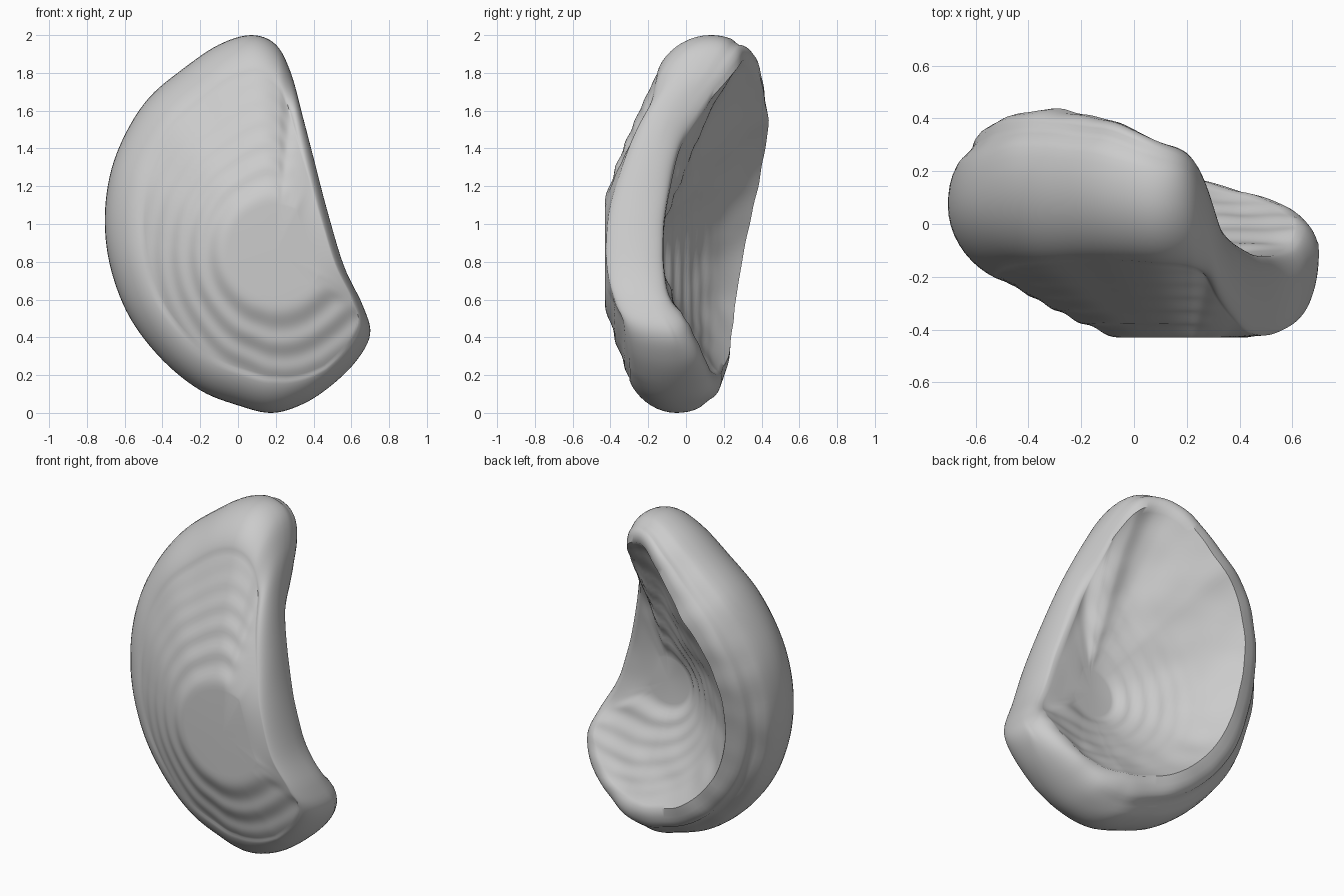
import bpy, bmesh, math
from mathutils import Vector, noise

if "Cube" in bpy.data.objects:
    bpy.data.objects.remove(bpy.data.objects["Cube"])

# Rim stations: outline x, z, then depth of front shoulder, rim middle, back lip
RIM = [
    (.07, 2.0, -.15, .13, .32), (.20, 1.95, -.16, .11, .27), (.28, 1.80, -.19, .03, .15),
    (.34, 1.58, -.28, -.12, -.01), (.40, 1.35, -.35, -.20, -.07), (.47, 1.08, -.41, -.25, -.11),
    (.56, .78, -.42, -.25, -.12), (.66, .57, -.38, -.18, -.08), (.70, .42, -.33, -.10, .00),
    (.63, .28, -.31, -.08, .06), (.50, .15, -.30, -.08, .11), (.35, .05, -.30, -.07, .15),
    (.18, .00, -.30, -.05, .18), (.00, .04, -.29, -.04, .20), (-.20, .12, -.28, -.02, .22),
    (-.40, .28, -.26, .00, .24), (-.57, .50, -.24, .03, .26), (-.67, .75, -.22, .05, .29),
    (-.705, 1.0, -.20, .07, .33), (-.68, 1.25, -.18, .10, .37), (-.60, 1.47, -.16, .13, .41),
    (-.47, 1.67, -.15, .18, .43), (-.28, 1.83, -.14, .18, .42), (-.10, 1.95, -.14, .16, .38),
]
CX, CZ = .2, .85          # centre of the flat disc
FRONT, FLOOR = -.43, -.12  # outer and inner flat levels
SUB, STEPS, ROUND = 6, 30, 22


def spline(pts, sub):
    """Closed Catmull-Rom through the rim stations."""
    n, out = len(pts), []
    for i in range(n):
        a, b, c, d = (pts[(i + k) % n] for k in (-1, 0, 1, 2))
        for j in range(sub):
            t = j / sub
            out.append([.5 * (2 * q + (r - p) * t + (2 * p - 5 * q + 4 * r - s) * t * t
                              + (3 * q - p - 3 * r + s) * t ** 3)
                        for p, q, r, s in zip(a, b, c, d)])
    return out


def clamp(v):
    return min(1, max(0, v))


def terrace(y, base, amount):
    """Growth-ring steps, fading out toward the rim."""
    h = y - base
    return y - amount * clamp(1 - h / .3) * .05 / math.tau * math.sin(math.tau * h / .05)


def section(x, z, front, mid, back):
    """One radial cross-section: front face, rounded rim, hollow back."""
    dx, dz = x - CX, z - CZ
    dist = math.hypot(dx, dz)
    ux, uz = dx / dist, dz / dist
    left = clamp((.35 - x) / .5)
    amount = .8 * max(clamp((.36 - x) / .12), clamp((.6 - z) / .2))
    edge = min(.2, .22 * dist) * (1 - .4 * clamp((x - .2) / .3))
    lip = edge * (1 - .45 * clamp((z - 1.4) / .4) * clamp((x + .4) / .4))
    flat = min(.25, .6 * (dist - edge))
    prof = []
    for i in range(STEPS + 1):                       # front face
        u = i / STEPS
        y = FRONT + (front - FRONT) * u ** 1.25
        prof.append((flat + (dist - edge - flat) * u, terrace(y, FRONT, amount)))
    for i in range(1, ROUND):                        # rounded rim with a lip groove
        a = math.pi * (i / ROUND - .5)
        s, c = math.sin(a), math.cos(a)
        if s < 0:
            r, y = dist - edge * (1 - c ** 1.35), mid - s * (front - mid)
        else:
            r, y = dist - lip * (1 - c ** .9), mid + s * (back - mid)
            r -= .03 * left * math.exp(-((s - .72) / .12) ** 2)
        prof.append((r, y))
    inner = dist - lip - .02
    hole = flat * .55
    for i in range(STEPS + 1):                       # hollow back
        u = 1 - i / STEPS
        y = FLOOR + (back - FLOOR) * (.85 * u ** 1.05 + .15 * u ** 6)
        prof.append((hole + (inner - hole) * u, terrace(y, FLOOR, amount)))
    out = []
    for k, (r, y) in enumerate(prof):
        p = Vector((CX + ux * r, y, CZ + uz * r))
        if k > STEPS + ROUND * .6:                   # slightly uneven back surface
            p.y += .012 * noise.noise(p * 6) * clamp((r - flat) / .2)
        out.append(p)
    return out


# Shell body
bm = bmesh.new()
cols = [[bm.verts.new(p) for p in section(*s)] for s in spline(RIM, SUB)]
front_c = bm.verts.new((CX, FRONT, CZ))
back_c = bm.verts.new((CX, FLOOR, CZ))
for i, a in enumerate(cols):
    b = cols[(i + 1) % len(cols)]
    for j in range(len(a) - 1):
        bm.faces.new((a[j], a[j + 1], b[j + 1], b[j]))
    bm.faces.new((front_c, a[0], b[0]))
    bm.faces.new((back_c, b[-1], a[-1]))
bmesh.ops.recalc_face_normals(bm, faces=bm.faces)
mesh = bpy.data.meshes.new("shell")
bm.to_mesh(mesh)
bm.free()
shell = bpy.data.objects.new("shell", mesh)
bpy.context.collection.objects.link(shell)
bpy.context.view_layer.objects.active = shell
shell.select_set(True)
bpy.ops.object.shade_smooth_by_angle(angle=math.radians(50))
